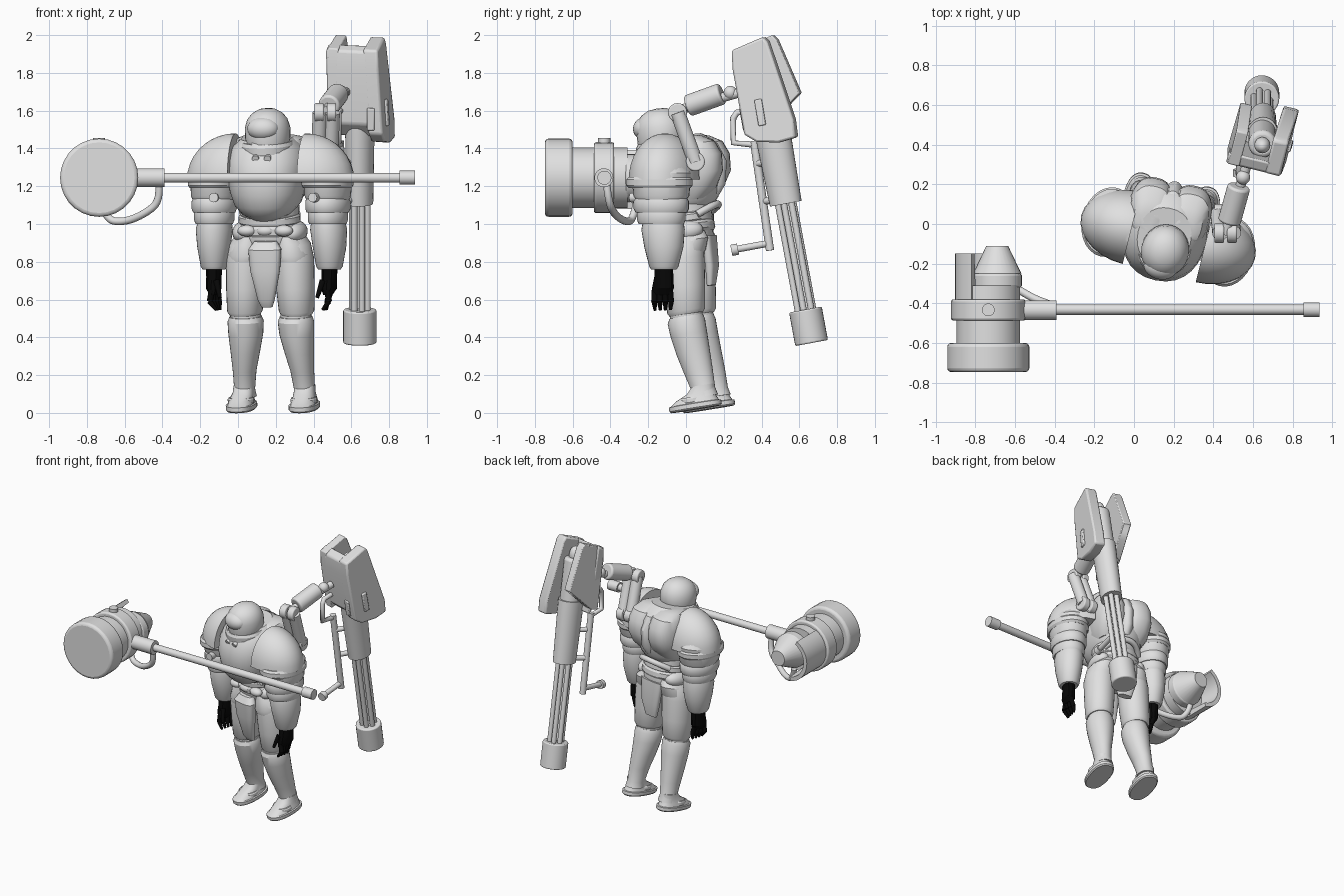
import bpy, bmesh
from math import sin, cos, pi, radians
from mathutils import Matrix, Vector

default_cube = bpy.data.objects.get("Cube")
if default_cube:
    bpy.data.objects.remove(default_cube, do_unlink=True)


def make_material(name, value):
    material = bpy.data.materials.new(name)
    material.use_nodes = True
    color = (value, value, value, 1)
    material.diffuse_color = color
    material.node_tree.nodes["Principled BSDF"].inputs["Base Color"].default_value = color
    return material


armor = make_material("light grey armor", .75)
glove = make_material("black glove", .002)
parts = []


def frame(location, lean, yaw, yaw_first=False):
    tilt = Matrix.Rotation(radians(lean), 4, "X")
    turn = Matrix.Rotation(radians(yaw), 4, "Z")
    return Matrix.Translation(location) @ (tilt @ turn if yaw_first else turn @ tilt)


WORLD = Matrix()
BODY = frame((.2, .155, .03), 9, -12)
ARMS = frame((.17, -.075, 0), 0, -14)
GUN = frame((.645, .665, .37), 10.5, -14, True)


def finish(name, bm, space, material=armor):
    bmesh.ops.recalc_face_normals(bm, faces=bm.faces)
    mesh = bpy.data.meshes.new(name)
    bm.to_mesh(mesh)
    bm.free()
    mesh.materials.append(material)
    obj = bpy.data.objects.new(name, mesh)
    bpy.context.collection.objects.link(obj)
    obj.matrix_world = space
    parts.append(obj)
    return obj


def loft(name, sections, space, side=1, power=1, material=armor, count=28):
    """Skin rings given as (x, y, z, radius x, radius y)."""
    bm = bmesh.new()
    curve = lambda v: abs(v) ** power * (1 if v > 0 else -1)
    rings = []
    for x, y, z, rx, ry in sections:
        angles = [2 * pi * i / count for i in range(count)]
        rings.append([bm.verts.new((side * (x + rx * curve(cos(a))), y + ry * curve(sin(a)), z))
                      for a in angles])
    for low, high in zip(rings, rings[1:]):
        for i in range(count):
            j = (i + 1) % count
            bm.faces.new((low[i], low[j], high[j], high[i]))
    bm.faces.new(rings[0])
    bm.faces.new(rings[-1])
    finish(name, bm, space, material)


def rod(name, start, end, radius, space=WORLD, end_radius=None, material=armor, bevel=0):
    start, end = Vector(start), Vector(end)
    bm = bmesh.new()
    bmesh.ops.create_cone(bm, cap_ends=True, segments=28, radius1=radius,
                          radius2=radius if end_radius is None else end_radius,
                          depth=(end - start).length)
    turn = (end - start).to_track_quat("Z", "Y").to_matrix().to_4x4()
    bm.transform(Matrix.Translation((start + end) / 2) @ turn)
    obj = finish(name, bm, space, material)
    if bevel:
        modifier = obj.modifiers.new("rounded rim", "BEVEL")
        modifier.width, modifier.segments = bevel, 3


def ball(name, center, radii, space=WORLD, cuts=()):
    bm = bmesh.new()
    bmesh.ops.create_uvsphere(bm, u_segments=28, v_segments=18, radius=1)
    for normal in cuts:
        bmesh.ops.bisect_plane(bm, geom=bm.verts[:] + bm.edges[:] + bm.faces[:],
                               plane_co=(0, 0, 0), plane_no=normal, clear_outer=True)
        bmesh.ops.holes_fill(bm, edges=[e for e in bm.edges if e.is_boundary])
    bm.transform(Matrix.Translation(center) @ Matrix.Diagonal((*radii, 1)))
    finish(name, bm, space)


def plate(name, outline, left, right, space, lean=0, bevel=.012):
    """Extrude a (y, z) outline across x, leaning sideways towards the top."""
    bm = bmesh.new()
    a, b = [[bm.verts.new((x + lean * max(0, z - 1.2), y, z)) for y, z in outline] for x in (left, right)]
    bm.faces.new(a)
    bm.faces.new(b)
    for i in range(len(a)):
        j = (i + 1) % len(a)
        bm.faces.new((a[i], a[j], b[j], b[i]))
    modifier = finish(name, bm, space).modifiers.new("soft edges", "BEVEL")
    modifier.width, modifier.segments = bevel, 2


def tube(name, points, radius, space=WORLD, smooth=True):
    curve = bpy.data.curves.new(name, "CURVE")
    curve.dimensions, curve.bevel_depth, curve.bevel_resolution = "3D", radius, 4
    curve.use_fill_caps = True
    spline = curve.splines.new("NURBS" if smooth else "POLY")
    spline.points.add(len(points) - 1)
    for point, co in zip(spline.points, points):
        point.co = (*co, 1)
    if smooth:
        spline.use_endpoint_u, spline.order_u = True, 3
    curve.materials.append(armor)
    obj = bpy.data.objects.new(name, curve)
    bpy.context.collection.objects.link(obj)
    obj.matrix_world = space


def band(name, x, y, z, rx, ry, height, space, side=1):
    loft(name, [(x, y, z - height, rx * .93, ry * .93), (x, y, z - height * .5, rx, ry),
                (x, y, z + height * .5, rx, ry), (x, y, z + height, rx * .93, ry * .93)], space, side)


# Legs and arms, both sides
for side, word in ((1, "left"), (-1, "right")):
    loft(word + "_foot", [(.17, -.07, 0, .07, .135), (.17, -.07, .008, .077, .142),
                          (.17, -.07, .03, .077, .142), (.17, -.07, .033, .068, .13),
                          (.17, -.06, .055, .062, .11), (.165, -.03, .085, .056, .075),
                          (.165, -.012, .12, .054, .06)], BODY, side, .85)
    band(word + "_toe_strap", .17, -.08, .05, .07, .07, .016, BODY, side)
    loft(word + "_shin", [(.162, -.01, .06, .062, .068), (.162, -.015, .1, .055, .064),
                          (.156, -.028, .2, .062, .078), (.146, -.042, .3, .077, .09),
                          (.138, -.052, .4, .092, .098), (.136, -.055, .47, .096, .1),
                          (.136, -.052, .495, .086, .09)], BODY, side)
    ball(word + "_knee", (side * .136, -.05, .5), (.082, .088, .05), BODY)
    loft(word + "_thigh", [(.14, -.048, .505, .083, .09), (.14, -.046, .525, .094, .102),
                           (.135, -.036, .65, .102, .11), (.13, -.022, .8, .106, .115),
                           (.12, -.01, .88, .098, .11), (.11, 0, .93, .07, .09)], BODY, side)
    loft(word + "_hip_plate", [(.125, -.03, .8, .095, .11), (.12, -.02, .83, .106, .123),
                               (.115, 0, .89, .09, .125), (.1, 0, .93, .07, .11)], BODY, side)
    ball(word + "_hip_guard", (side * .135, 0, .94), (.065, .11, .06), BODY)
    loft(word + "_upper_arm", [(.31, .02, 1.12, .11, .13), (.31, .02, 1.15, .122, .15),
                               (.31, .02, 1.27, .125, .16), (.31, .02, 1.32, .1, .12)], ARMS, side)
    band(word + "_upper_arm_band", .31, .02, 1.1, .118, .148, .04, ARMS, side)
    band(word + "_elbow_band", .31, .02, 1.04, .105, .13, .04, ARMS, side)
    loft(word + "_forearm", [(.315, .035, .76, .06, .068), (.315, .035, .775, .07, .078),
                             (.315, .035, .88, .088, .105), (.312, .03, .97, .097, .116),
                             (.31, .03, 1.01, .09, .11)], ARMS, side)
    ball(word + "_pauldron", (side * .19, .01, 1.235), (.262, .188, .245), ARMS,
         ((0, 0, -1), (-side, 0, 0)))
    band(word + "_pauldron_rim", .31, .01, 1.22, .135, .178, .03, ARMS, side)
    rod(word + "_arm_bolt", (side * .28, -.1, 1.14), (side * .27, -.155, 1.14), .025, ARMS)
    # Gloved hand
    loft(word + "_hand", [(.31, .02, .625, .022, .05), (.315, .03, .66, .04, .06),
                          (.315, .035, .72, .04, .052), (.315, .035, .77, .042, .05)],
         ARMS, side, .9, glove, 12)
    for i in range(4):
        y = -.015 + i * .028
        knuckle, tip = (side * .315, y, .65), (side * (.325 - .01 * i), y, .59)
        rod(word + "_finger", knuckle, tip, .016, ARMS, material=glove)
        rod(word + "_fingertip", tip, (side * .29, y - .004, .545), .015, ARMS, .008, glove)
    rod(word + "_thumb", (side * .29, -.01, .7), (side * .265, -.035, .61), .017, ARMS, .01, glove)
    # Back pack lobe
    loft(word + "_back_lobe", [(.08, .06, 1.1, .08, .08), (.092, .08, 1.15, .1, .125),
                               (.1, .1, 1.23, .108, .155), (.1, .105, 1.32, .11, .158),
                               (.098, .1, 1.39, .102, .135), (.095, .08, 1.43, .08, .09),
                               (.09, .06, 1.445, .05, .05)], BODY, side, .8)

# Torso
loft("pelvis", [(0, 0, .78, .06, .08), (0, 0, .84, .14, .12), (0, 0, .92, .17, .13),
                (0, 0, .98, .16, .13)], BODY)
loft("front_skirt", [(0, -.14, .56, .03, .02), (0, -.15, .6, .045, .03), (0, -.155, .76, .08, .035),
                     (0, -.145, .87, .088, .04), (0, -.12, .91, .06, .03)], BODY, 1, .7)
loft("rear_skirt", [(0, .08, .64, .05, .02), (0, .1, .74, .08, .03), (0, .11, .9, .1, .03)], BODY, 1, .7)
band("belt", 0, 0, .96, .172, .145, .03, BODY)
band("lower_abdomen_band", 0, 0, 1.01, .165, .14, .03, BODY)
band("upper_abdomen_band", 0, 0, 1.06, .16, .15, .035, BODY)
for x in (-.1, 0, .1):
    ball("belt_pouch", (x, -.12, .965), (.05, .035, .03), BODY)
loft("chest", [(0, -.03, 1.02, .08, .12), (0, -.03, 1.05, .135, .17), (0, -.025, 1.1, .175, .212),
               (0, -.02, 1.17, .198, .232), (0, -.01, 1.26, .212, .245), (0, .005, 1.34, .21, .232),
               (0, .01, 1.4, .185, .2), (0, 0, 1.445, .135, .15)], BODY, 1, .9)
band("collar", .01, -.045, 1.4, .145, .16, .035, BODY)
loft("back_spine", [(0, .13, 1.1, .04, .06), (0, .16, 1.16, .05, .08), (0, .175, 1.28, .055, .09),
                    (0, .15, 1.38, .05, .08), (0, .1, 1.43, .04, .05)], BODY)
tube("back_cable", [(-.13, .09, 1.02), (-.08, .18, 1.06), (.08, .18, 1.06), (.13, .09, 1.02)], .02, BODY)

# Helmet
loft("helmet", [(.018, -.085, 1.33, .06, .075), (.018, -.08, 1.36, .085, .1), (.018, -.07, 1.41, .112, .122),
                (.018, -.06, 1.46, .12, .13), (.018, -.06, 1.51, .12, .13), (.018, -.06, 1.555, .106, .115),
                (.018, -.06, 1.585, .08, .088), (.018, -.06, 1.605, .045, .05),
                (.018, -.06, 1.61, .01, .01)], BODY)
ball("brow_visor", (.012, -.14, 1.515), (.086, .065, .062), BODY)
loft("face_guard", [(.012, -.14, 1.33, .035, .05), (.012, -.145, 1.37, .055, .055),
                    (.012, -.145, 1.43, .07, .048), (.012, -.14, 1.46, .06, .03)], BODY, 1, .7)
for x in (-.02, .045):
    rod("breather", (x, -.17, 1.375), (x, -.215, 1.365), .018, BODY)

# Hammer
HEAD = (-.735, 1.245)


def drum(name, y_front, y_back, radius, end_radius=None, x=HEAD[0], bevel=0):
    rod(name, (x, y_front, HEAD[1]), (x, y_back, HEAD[1]), radius, end_radius=end_radius, bevel=bevel)


drum("hammer_face", -.747, -.6, .207, bevel=.02)
drum("hammer_drum", -.61, -.31, .16)
drum("hammer_collar", -.487, -.38, .188, bevel=.012)
drum("hammer_rear_ring", -.32, -.25, .125, x=-.69, bevel=.012)
drum("hammer_rear_cone", -.25, -.11, .122, .055, x=-.69)
rod("hammer_top_bolt", (-.735, -.433, 1.4), (-.735, -.433, 1.455), .032)
bm = bmesh.new()
arc = [radians(120 + 10 * i) for i in range(15)]
rings = [[bm.verts.new((HEAD[0] + r * cos(a), y, HEAD[1] + r * sin(a))) for a in arc]
         for r, y in ((.125, -.38), (.168, -.38), (.168, -.15), (.14, -.15))]
for k in range(4):
    one, two = rings[k], rings[(k + 1) % 4]
    for i in range(len(arc) - 1):
        bm.faces.new((one[i], one[i + 1], two[i + 1], two[i]))
bm.faces.new([ring[0] for ring in rings])
bm.faces.new([ring[-1] for ring in rings])
finish("hammer_rear_shell", bm, WORLD)
rod("hammer_socket", (-.6, -.435, 1.245), (-.39, -.435, 1.245), .05)
rod("hammer_handle", (-.4, -.432, 1.245), (.87, -.432, 1.245), .026)
rod("hammer_pommel", (.855, -.432, 1.245), (.937, -.432, 1.245), .037)
tube("hammer_hose", [(-.42, -.42, 1.21), (-.41, -.41, 1.12), (-.5, -.38, 1.05), (-.6, -.32, 1.01),
                     (-.7, -.28, 1.02), (-.72, -.26, 1.12)], .02)

# Cannon mount
for x in (.425, .49):
    rod("mount_link", (x, .05, 1.33), (x + .01, -.045, 1.59), .04)
    for y, z in ((.05, 1.33), (-.045, 1.59)):
        rod("mount_joint", (x - .02, y, z), (x + .03, y, z), .05, bevel=.008)
rod("mount_shoulder_arm", (.36, 0, 1.32), (.46, .04, 1.33), .045)
rod("mount_piston", (.48, .01, 1.625), (.53, .19, 1.69), .058, bevel=.012)
rod("mount_pin", (.46, -.05, 1.6), (.57, .3, 1.7), .025)
ball("mount_ball", (.55, .235, 1.695), (.036, .036, .036))

# Cannon
rod("cannon_muzzle", (0, 0, 0), (0, 0, .18), .088, GUN, bevel=.008)
for i in range(6):
    x, y = .042 * cos(i * pi / 3), .042 * sin(i * pi / 3)
    rod("cannon_barrel", (x, y, .1), (x, y, .85), .017, GUN)
loft("cannon_shroud", [(0, 0, .75, .07, .086), (0, 0, 1.1, .076, .095), (0, 0, 1.2, .08, .095)], GUN)
rod("cannon_core", (0, .01, 1.1), (0, .01, 1.5), .07, GUN, bevel=.02)
ball("cannon_core_knob", (0, .01, 1.52), (.04, .04, .06), GUN)
side_outline = [(-.06, 1.1), (-.118, 1.15), (-.122, 1.5), (-.11, 1.6), (.07, 1.64), (.09, 1.61),
                (.16, 1.18), (.155, 1.085), (.06, 1.075)]
plate("cannon_left_armor", side_outline, .075, .155, GUN, -.08)
plate("cannon_right_armor", [(y, max(z, 1.2 + y * .7)) for y, z in side_outline], -.15, -.09, GUN)
plate("cannon_front_armor", [(-.118, 1.2), (-.122, 1.5), (-.11, 1.59), (-.05, 1.615), (-.05, 1.12)],
      -.14, .13, GUN, -.05)
plate("cannon_side_slot", [(-.03, 1.18), (-.03, 1.32), (.01, 1.32), (.01, 1.18)], .14, .163, GUN, -.08, .006)
plate("cannon_front_slot", [(-.13, 1.17), (-.13, 1.29), (-.1, 1.29), (-.1, 1.17)], .07, .11, GUN, 0, .006)

# Cannon hand rail
tube("rail_loop", [(.54, .34, 1.6), (.53, .27, 1.59), (.53, .25, 1.56), (.53, .25, 1.43),
                   (.54, .36, 1.42)], .017, WORLD, False)
rod("rail_bar", (.54, .36, 1.44), (.55, .445, .86), .022)
rod("rail_grip", (.55, .45, .9), (.53, .26, .865), .018)
rod("rail_grip_knob", (.53, .275, .867), (.53, .24, .86), .03)
for y, z in ((.375, 1.32), (.41, 1.12)):
    rod("rail_strut", (.545, y, z), (.63, y + .1, z + .01), .018)

# Smooth shading with sharp edges kept
bpy.ops.object.select_all(action="DESELECT")
for obj in parts:
    obj.select_set(True)
bpy.context.view_layer.objects.active = parts[0]
bpy.ops.object.shade_smooth_by_angle()
